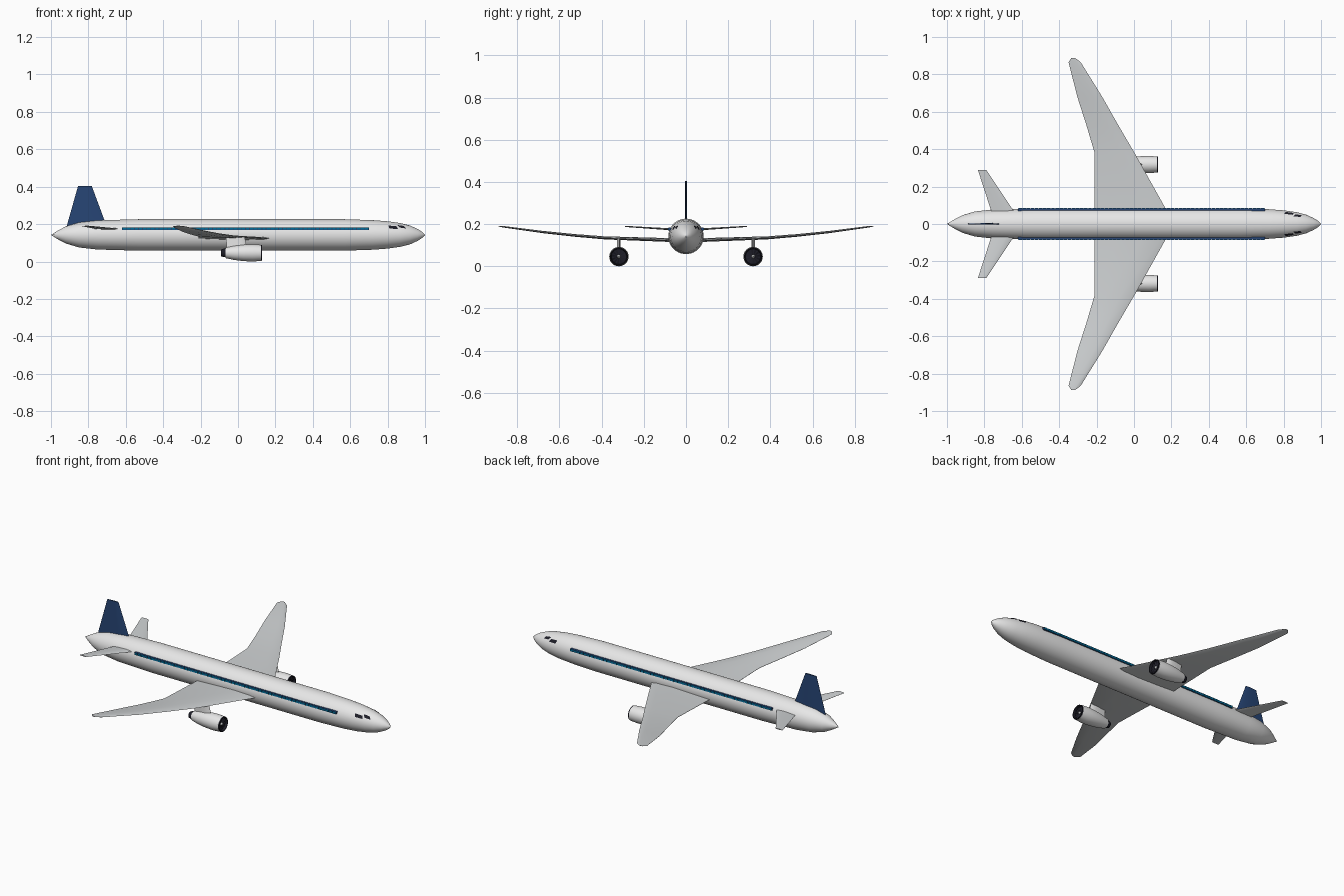
import bpy
import bmesh
from math import pi, sin, cos, radians
from mathutils import Vector

if "Cube" in bpy.data.objects:
    bpy.data.objects.remove(bpy.data.objects["Cube"], do_unlink=True)


def material(name, color):
    m = bpy.data.materials.new(name)
    m.use_nodes = True
    m.diffuse_color = (*color, 1)
    m.node_tree.nodes["Principled BSDF"].inputs["Base Color"].default_value = (*color, 1)
    return m


WHITE = material("body white", (0.8, 0.8, 0.8))
GREY = material("wing grey", (0.62, 0.64, 0.65))
NAVY = material("tail navy", (0.02, 0.06, 0.18))
TEAL = material("window blue", (0.0, 0.16, 0.33))
BLACK = material("dark metal", (0.012, 0.012, 0.02))

AXIS_Z = 0.142      # height of the fuselage axis


def finish(name, bm, mat, mirror=False, smooth=True):
    """Turn a bmesh into an object, optionally mirrored across y = 0."""
    bmesh.ops.recalc_face_normals(bm, faces=bm.faces)
    me = bpy.data.meshes.new(name)
    bm.to_mesh(me)
    bm.free()
    ob = bpy.data.objects.new(name, me)
    bpy.context.collection.objects.link(ob)
    me.materials.append(mat)
    if mirror:
        mod = ob.modifiers.new("Mirror", 'MIRROR')
        mod.use_axis = (False, True, False)
        mod.use_mirror_merge = False
    if smooth:
        bpy.ops.object.select_all(action='DESELECT')
        ob.select_set(True)
        bpy.context.view_layer.objects.active = ob
        bpy.ops.object.shade_smooth_by_angle(angle=radians(35))
    return ob


def loft(name, rings, mat, mirror=False, smooth=True):
    """Skin closed rings of points and cap both ends."""
    bm = bmesh.new()
    vs = [[bm.verts.new(p) for p in ring] for ring in rings]
    n = len(vs[0])
    for a, b in zip(vs, vs[1:]):
        for i in range(n):
            j = (i + 1) % n
            bm.faces.new((a[i], a[j], b[j], b[i]))
    bm.faces.new(vs[0])
    bm.faces.new(vs[-1])
    bmesh.ops.remove_doubles(bm, verts=bm.verts, dist=0.0002)
    return finish(name, bm, mat, mirror, smooth)


def lathe(name, profile, y, z, mat, sides=32, mirror=False):
    """Revolve (x, radius) pairs around an axis along x."""
    turn = [2 * pi * i / sides for i in range(sides)]
    rings = [[(x, y + r * cos(a), z + r * sin(a)) for a in turn] for x, r in profile]
    return loft(name, rings, mat, mirror)


def boxes(name, spans, mat, mirror=True):
    """Axis-aligned boxes given as (low corner, high corner)."""
    bm = bmesh.new()
    for lo, hi in spans:
        lo, hi = Vector(lo), Vector(hi)
        new = bmesh.ops.create_cube(bm, size=1)["verts"]
        bmesh.ops.scale(bm, vec=hi - lo, verts=new)
        bmesh.ops.translate(bm, vec=(lo + hi) / 2, verts=new)
    return finish(name, bm, mat, mirror, smooth=False)


def foil(lead, trail, thick, up):
    """Slim aerofoil section from leading to trailing edge."""
    lead, trail, up = Vector(lead), Vector(trail), Vector(up)
    shape = [(0, 0), (0.08, 0.6), (0.35, 1), (0.7, 0.6), (1, 0.08),
             (1, -0.08), (0.7, -0.5), (0.35, -0.8), (0.08, -0.5)]
    return [lead.lerp(trail, t) + up * (h * thick / 2) for t, h in shape]


# Fuselage
BODY = [(-1, 0.0004), (-0.96, 0.025), (-0.92, 0.046), (-0.85, 0.067), (-0.75, 0.078),
        (-0.53, 0.084), (0.57, 0.084), (0.72, 0.079), (0.8, 0.073), (0.87, 0.063),
        (0.92, 0.05), (0.96, 0.032), (0.985, 0.016), (1, 0.0004)]
lathe("fuselage", BODY, 0, AXIS_Z, WHITE, sides=40)


def body_radius(x):
    for (x0, r0), (x1, r1) in zip(BODY, BODY[1:]):
        if x0 <= x <= x1:
            return r0 + (r1 - r0) * (x - x0) / (x1 - x0)


# Cabin window rows along both flanks
boxes("window_band", [((-0.62, 0.07, 0.169), (0.70, 0.0835, 0.183))], NAVY)
COUNT = 60
STEP = 1.32 / COUNT
boxes("cabin_windows", [((-0.62 + i * STEP + 0.002, 0.075, 0.17),
                         (-0.62 + (i + 1) * STEP - 0.002, 0.086, 0.182))
                        for i in range(COUNT)], TEAL)


# Cockpit windows wrapped on the nose
def nose_pane(name, x0, x1, low, high, slant):
    bm = bmesh.new()
    n = 4
    grid = []
    for i in range(n + 1):
        row = []
        for j in range(n + 1):
            x = x0 + (x1 - x0) * i / n - slant * j / n
            a = radians(low + (high - low) * j / n)
            r = body_radius(x) + 0.0015
            row.append(bm.verts.new((x, r * cos(a), AXIS_Z + r * sin(a))))
        grid.append(row)
    for i in range(n):
        for j in range(n):
            bm.faces.new((grid[i][j], grid[i + 1][j], grid[i + 1][j + 1], grid[i][j + 1]))
    finish(name, bm, BLACK, mirror=True)


nose_pane("side_cockpit_window", 0.81, 0.855, 28, 43, 0.006)
nose_pane("front_cockpit_window", 0.865, 0.9, 37, 52, 0.012)

# Main wings: y, leading x, trailing x, height, thickness
WING = [(0.0, 0.21, -0.208, 0.122, 0.022), (0.09, 0.165, -0.21, 0.124, 0.02),
        (0.385, 0.0, -0.212, 0.134, 0.016), (0.53, -0.085, -0.255, 0.146, 0.014),
        (0.68, -0.17, -0.303, 0.162, 0.012), (0.865, -0.285, -0.35, 0.187, 0.008),
        (0.888, -0.315, -0.335, 0.19, 0.004)]
loft("wings", [foil((lx, y, z), (tx, y, z), t, (0, 0, 1))
               for y, lx, tx, z, t in WING], GREY, mirror=True)

# Tailplanes
TAILPLANE = [(0.03, -0.61, -0.75, 0.172, 0.012), (0.09, -0.657, -0.77, 0.176, 0.01),
             (0.29, -0.79, -0.835, 0.189, 0.006)]
loft("tailplanes", [foil((lx, y, z), (tx, y, z), t, (0, 0, 1))
                    for y, lx, tx, z, t in TAILPLANE], GREY, mirror=True)

# Tail fin
FIN = [(-0.69, -0.917, 0.18), (-0.71, -0.91, 0.21), (-0.782, -0.855, 0.404)]
loft("tail_fin", [foil((lx, 0, z), (tx, 0, z), 0.01, (0, 1, 0))
                  for lx, tx, z in FIN], NAVY)

# Engines, hung under the wings
EY, EZ = 0.318, 0.046
lathe("engine_cowls", [(-0.066, 0.025), (-0.066, 0.028), (-0.02, 0.038), (0.03, 0.044),
                       (0.08, 0.046), (0.122, 0.043), (0.122, 0.038), (0.1, 0.036)],
      EY, EZ, WHITE, mirror=True)
lathe("engine_lips", [(0.1, 0.037), (0.12, 0.043), (0.128, 0.0415), (0.128, 0.038),
                      (0.112, 0.036)], EY, EZ, BLACK, mirror=True)
lathe("engine_spinners", [(0.108, 0.01), (0.116, 0.008), (0.126, 0.001)],
      EY, EZ, GREY, sides=16, mirror=True)
lathe("engine_nozzles", [(-0.06, 0.024), (-0.078, 0.022), (-0.09, 0.018), (-0.09, 0.014),
                         (-0.075, 0.012)], EY, EZ, BLACK, sides=24, mirror=True)

# Fan blades as thin radial plates
bm = bmesh.new()
for i in range(12):
    a = 2 * pi * i / 12
    pts = [(x, EY + r * cos(a + d), EZ + r * sin(a + d))
           for x, r, d in [(0.113, 0.008, 0), (0.113, 0.036, 0),
                           (0.117, 0.036, 0.3), (0.117, 0.008, 0.3)]]
    bm.faces.new([bm.verts.new(p) for p in pts])
finish("fan_blades", bm, BLACK, mirror=True, smooth=False)

# Pylons joining engines to wings
loft("engine_pylons", [foil((lx, EY, z), (tx, EY, z), 0.018, (0, 1, 0))
                       for lx, tx, z in [(0.05, -0.06, 0.07), (0.035, -0.065, 0.132)]],
     WHITE, mirror=True)
